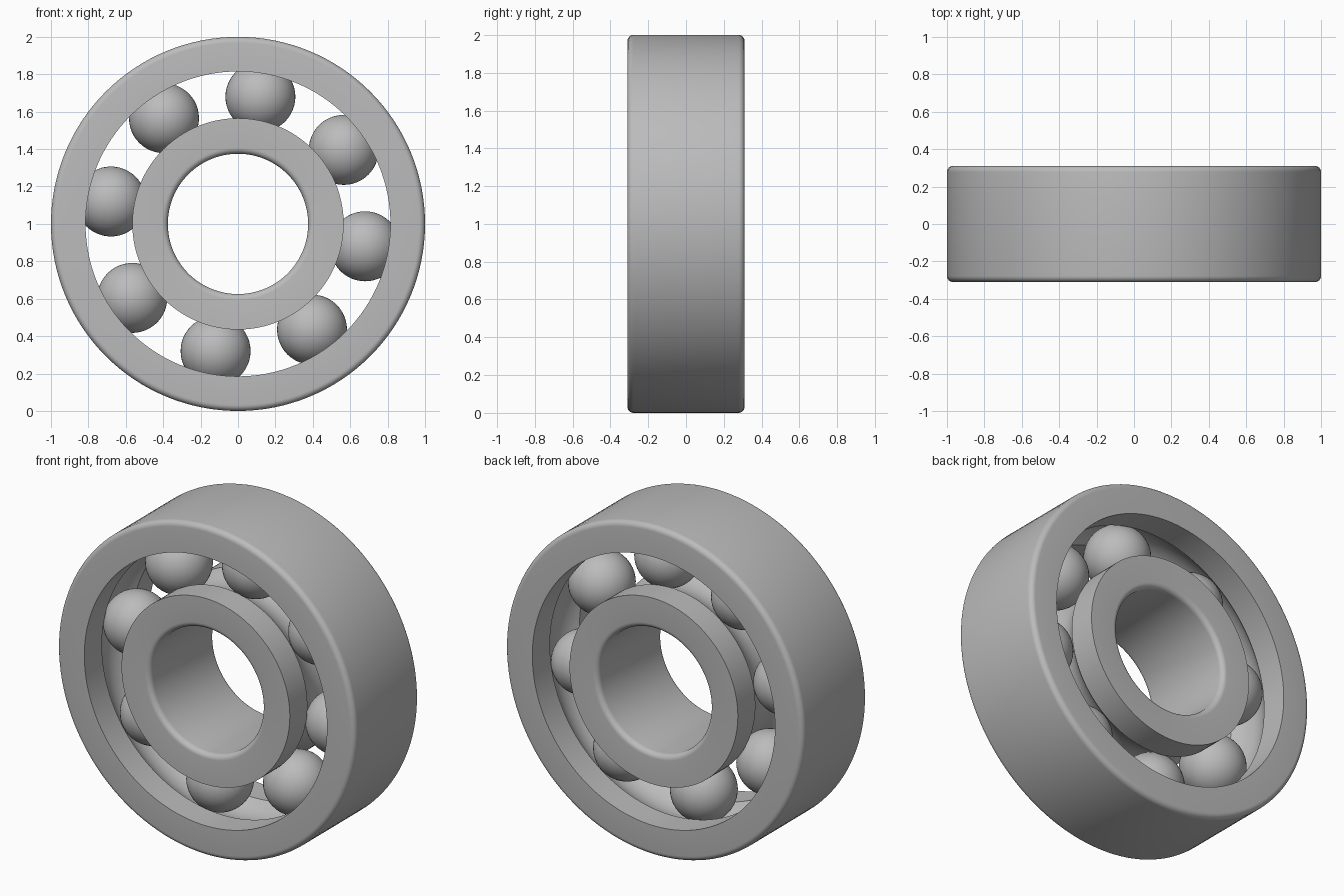
import bpy, bmesh
from math import sin, cos, pi, radians, asin
from mathutils import Matrix

cube = bpy.data.objects.get("Cube")
if cube:
    bpy.data.objects.remove(cube, do_unlink=True)

HALF = 0.31        # half the bearing width
PITCH = 0.69       # radius of the ball circle
BALL = 0.187
OUTER, OUTER_LAND = 1.0, 0.815
INNER_LAND, BORE = 0.565, 0.375
FILLET = 0.032

steel = bpy.data.materials.new("steel grey")
steel.use_nodes = True
grey = (0.5, 0.5, 0.5, 1)
steel.diffuse_color = grey
steel.node_tree.nodes["Principled BSDF"].inputs["Base Color"].default_value = grey


def finish(name, bm):
    mesh = bpy.data.meshes.new(name)
    bm.to_mesh(mesh)
    bm.free()
    mesh.materials.append(steel)
    obj = bpy.data.objects.new(name, mesh)
    bpy.context.collection.objects.link(obj)
    bpy.ops.object.select_all(action='DESELECT')
    obj.select_set(True)
    bpy.context.view_layer.objects.active = obj
    bpy.ops.object.shade_smooth_by_angle(angle=radians(30))
    return obj


def race_profile(edge, land):
    """Closed (radius, y) loop: filleted edge on one side, ball groove on the other."""
    side = 1 if edge > land else -1
    pts = []
    for s in (-1, 1):
        arc = []
        for i in range(7):
            a = i / 6 * pi / 2
            arc.append((edge - side * FILLET * (1 - sin(a)),
                        s * (HALF - FILLET * (1 - cos(a)))))
        pts += arc if s < 0 else arc[::-1]
    groove = BALL + 0.002
    half_angle = pi / 2 - asin(abs(land - PITCH) / groove)
    pts.append((land, HALF))
    for i in range(17):
        a = half_angle * (1 - i / 8)
        pts.append((PITCH + side * groove * cos(a), groove * sin(a)))
    pts.append((land, -HALF))
    return pts


def ring(name, edge, land, segments=128):
    bm = bmesh.new()
    loops = []
    for k in range(segments):
        a = 2 * pi * k / segments
        loops.append([bm.verts.new((r * cos(a), y, 1 + r * sin(a)))
                      for r, y in race_profile(edge, land)])
    n = len(loops[0])
    for k in range(segments):
        this, after = loops[k], loops[(k + 1) % segments]
        for i in range(n):
            j = (i + 1) % n
            bm.faces.new((this[i], this[j], after[j], after[i]))
    bmesh.ops.recalc_face_normals(bm, faces=bm.faces)
    return finish(name, bm)


# Races
ring("outer_race", OUTER, OUTER_LAND)
ring("inner_race", BORE, INNER_LAND)

# Balls
for i in range(8):
    a = radians(80 + 45 * i)
    bm = bmesh.new()
    bmesh.ops.create_uvsphere(bm, u_segments=48, v_segments=24, radius=BALL,
                              matrix=Matrix.Translation((PITCH * cos(a), 0, 1 + PITCH * sin(a))))
    finish(f"ball_{i + 1}", bm)
